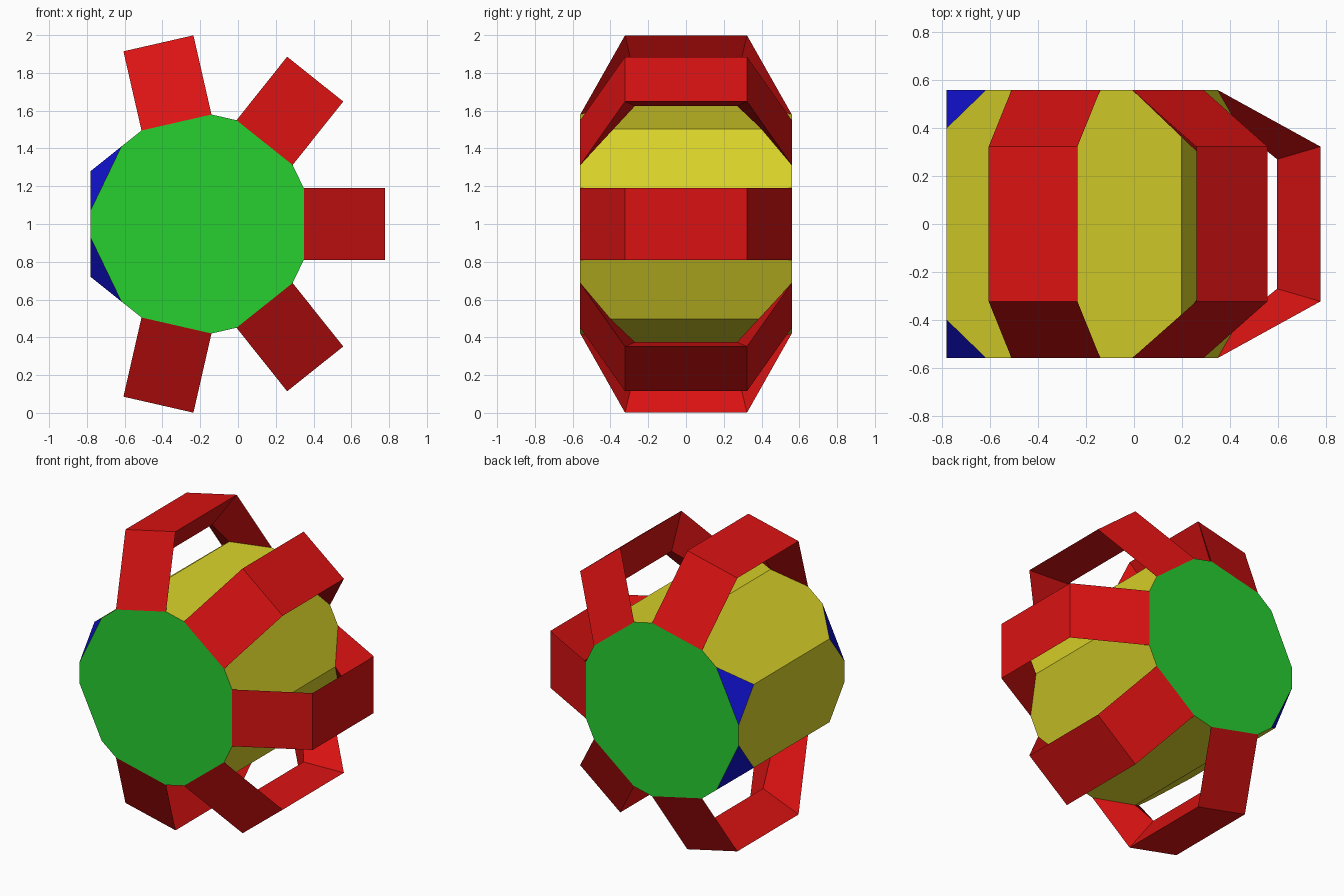
import bpy, bmesh, math
from mathutils import Vector

if "Cube" in bpy.data.objects:
    bpy.data.objects.remove(bpy.data.objects["Cube"])

CX, CZ = -0.203, 1.0            # drum axis
N = 7
STEP = 2 * math.pi / N
APO = 0.579                     # heptagon apothem
RV = APO / math.cos(STEP / 2)   # heptagon corner radius
HW = 0.19                       # half width of a cut corner / handle
RC = RV - HW * math.tan(STEP / 2)   # radius of the cut edge
Y0, Y1 = 0.56, 0.40             # cap depth, depth where the cut ends


def material(name, rgb):
    m = bpy.data.materials.new(name)
    m.diffuse_color = (*rgb, 1)
    m.use_nodes = True
    m.node_tree.nodes["Principled BSDF"].inputs["Base Color"].default_value = m.diffuse_color
    return m


red = material("red", (0.70, 0.006, 0.006))
yellow = material("yellow", (0.69, 0.64, 0.022))
green = material("green", (0.02, 0.62, 0.03))
blue = material("blue", (0.006, 0.006, 0.65))


def place(ang, r, t, y):
    """Radial r, tangential t and depth y -> world position."""
    return Vector((CX + r * math.cos(ang) - t * math.sin(ang), y,
                   CZ + r * math.sin(ang) + t * math.cos(ang)))


def finish(name, bm, mats):
    me = bpy.data.meshes.new(name)
    bm.to_mesh(me)
    bm.free()
    for m in mats:
        me.materials.append(m)
    ob = bpy.data.objects.new(name, me)
    bpy.context.collection.objects.link(ob)
    return ob


def is_handle(k):
    return k in (0, 1, 2, 5, 6)


# Drum: heptagonal prism with every corner cut off
bm = bmesh.new()
corner = {}
for k in range(N):
    for s in (-1, 1):
        corner[k, s] = [bm.verts.new(place(k * STEP, RC, -HW, s * Y0)),
                        bm.verts.new(place(k * STEP, RV, 0, s * Y1)),
                        bm.verts.new(place(k * STEP, RC, HW, s * Y0))]


def add(verts, mat):
    f = bm.faces.new(verts)
    f.material_index = mat
    f.normal_update()
    if f.normal.dot(f.calc_center_median() - Vector((CX, 0, CZ))) < 0:
        f.normal_flip()


for k in range(N):
    a, b = corner[k, 1], corner[(k + 1) % N, 1]
    c, d = corner[k, -1], corner[(k + 1) % N, -1]
    add([a[1], a[2], b[0], b[1], d[1], d[0], c[2], c[1]], 0)   # side panel
    if not is_handle(k):
        for s in (-1, 1):
            add(corner[k, s], 2)                               # exposed cut
for s in (-1, 1):
    add([corner[k, s][i] for k in range(N) for i in (0, 2)], 1)    # end cap
finish("drum", bm, [yellow, green, blue])

# Handles: bent three-sided bars joining the front and back cuts
# each station: outer radius, outer y, inner ridge radius, inner ridge y
half = [(RC, Y0, RV, Y1), (0.981, 0.323, 0.80, 0.27)]
stations = half + [(ro, -yo, ri, -yi) for ro, yo, ri, yi in reversed(half)]
for k in filter(is_handle, range(N)):
    bm = bmesh.new()
    ang = k * STEP
    rings = [[bm.verts.new(place(ang, ro, -HW, yo)),
              bm.verts.new(place(ang, ro, HW, yo)),
              bm.verts.new(place(ang, ri, 0, yi))] for ro, yo, ri, yi in stations]
    for p, q in zip(rings, rings[1:]):
        for i in range(3):
            j = (i + 1) % 3
            bm.faces.new((p[i], p[j], q[j], q[i]))
    bmesh.ops.recalc_face_normals(bm, faces=bm.faces)
    # make the broad outer panel point away from the drum
    bm.faces.ensure_lookup_table()
    bm.normal_update()
    mid = bm.faces[3]
    if mid.normal.dot(mid.calc_center_median() - Vector((CX, 0, CZ))) < 0:
        bmesh.ops.reverse_faces(bm, faces=bm.faces)
    finish(f"handle_{k}", bm, [red])
